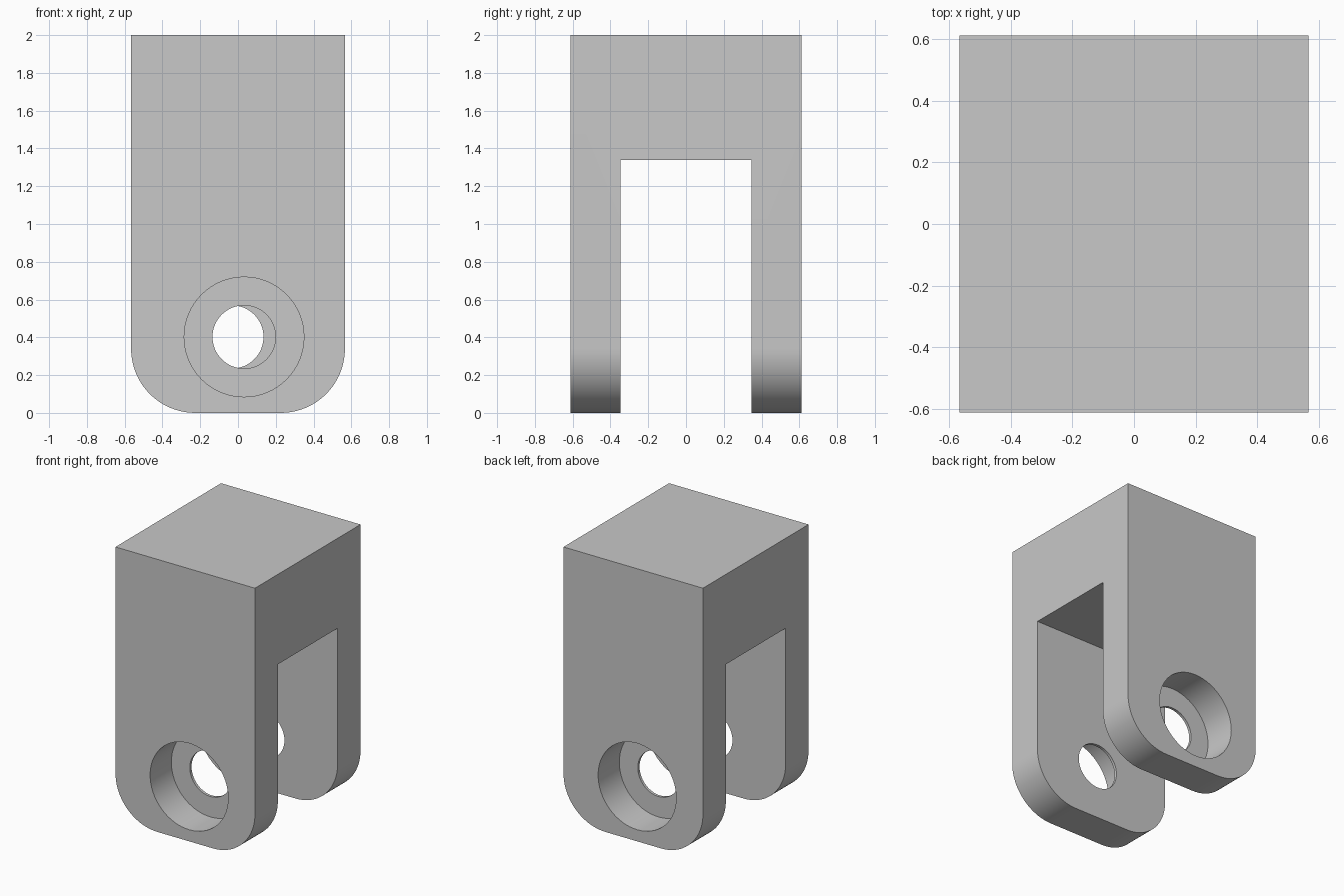
import bpy
import math
from mathutils import Matrix

cube = bpy.data.objects.get("Cube")
if cube:
    bpy.data.objects.remove(cube, do_unlink=True)

WIDTH, DEPTH, HEIGHT = 1.132, 1.224, 2.0
SLOT_HALF, SLOT_TOP = 0.346, 1.34
CORNER, BORE_Z, OFFSET = 0.34, 0.402, 0.032
LIP = 0.02

grey = bpy.data.materials.new("plain grey")
grey.use_nodes = True
colour = (0.58, 0.58, 0.58, 1)
grey.diffuse_color = colour
grey.node_tree.nodes["Principled BSDF"].inputs["Base Color"].default_value = colour


def prism(name, outline, y0, y1):
    """Extrude a counter-clockwise outline in x and z from y0 to y1."""
    n = len(outline)
    verts = [(x, y, z) for y in (y0, y1) for x, z in outline]
    faces = [tuple(range(n)), tuple(reversed(range(n, 2 * n)))]
    faces += [(i, i + n, (i + 1) % n + n, (i + 1) % n) for i in range(n)]
    mesh = bpy.data.meshes.new(name)
    mesh.from_pydata(verts, [], faces)
    obj = bpy.data.objects.new(name, mesh)
    bpy.context.collection.objects.link(obj)
    return obj


def arc(cx, cz, r, start, end, steps):
    angles = [math.radians(start + (end - start) * i / steps) for i in range(steps + 1)]
    return [(cx + r * math.cos(a), cz + r * math.sin(a)) for a in angles]


def circle(cx, cz, r):
    return arc(cx, cz, r, 0, 360, 64)[:-1]


def cut(target, cutter):
    cutter.hide_render = True
    mod = target.modifiers.new(cutter.name, 'BOOLEAN')
    mod.operation, mod.solver, mod.object = 'DIFFERENCE', 'EXACT', cutter
    bpy.context.view_layer.objects.active = target
    bpy.ops.object.modifier_apply(modifier=mod.name)
    bpy.data.objects.remove(cutter, do_unlink=True)


# Block with rounded lower corners
hw, hd = WIDTH / 2, DEPTH / 2
outline = [(hw, HEIGHT), (-hw, HEIGHT)]
outline += arc(-hw + CORNER, CORNER, CORNER, 180, 270, 20)
outline += arc(hw - CORNER, CORNER, CORNER, 270, 360, 20)
clevis = prism("clevis_bracket", outline, -hd, hd)
clevis.data.materials.append(grey)

# Slot between the two legs
slot = [(-1, -1), (1, -1), (1, SLOT_TOP), (-1, SLOT_TOP)]
cut(clevis, prism("slot_cutter", slot, -SLOT_HALF, SLOT_HALF))

# Stepped pin holes, the rear pair turned half round from the front pair
for turn in (0, math.pi):
    for r, y1 in ((0.317, -SLOT_HALF - LIP), (0.167, -0.1)):
        hole = prism("pin_hole_cutter", circle(OFFSET, BORE_Z, r), -hd - 0.2, y1)
        hole.data.transform(Matrix.Rotation(turn, 4, 'Z'))
        cut(clevis, hole)

# Vertical hole through the top
top = prism("top_hole_cutter", circle(0, 0.004, 0.107), -2.5, -1.0)
top.data.transform(Matrix.Rotation(-math.pi / 2, 4, 'X'))
top.data.transform(Matrix.Rotation(math.pi, 4, 'Y'))
cut(clevis, top)

# Smooth curves with sharp edges
bpy.ops.object.select_all(action='DESELECT')
clevis.select_set(True)
bpy.context.view_layer.objects.active = clevis
bpy.ops.object.shade_smooth_by_angle(angle=math.radians(30))
